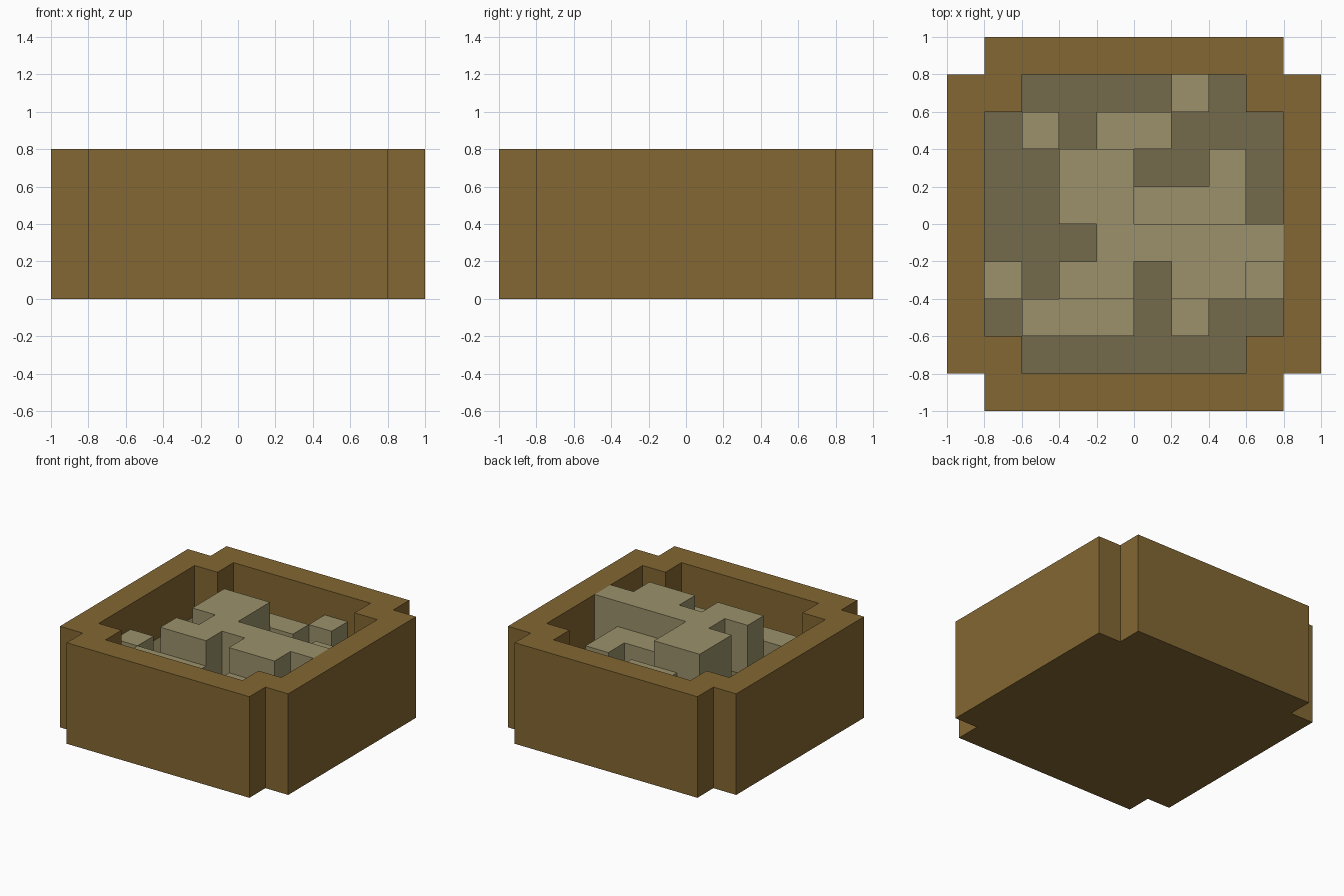
import bpy, bmesh

if "Cube" in bpy.data.objects:
    bpy.data.objects.remove(bpy.data.objects["Cube"])

CELL = 0.2
# Plan seen from above, back row first:
# w = wooden wall, . = silt floor, l = low rubble, h = high rubble
PLAN = [
    " wwwwwwww ",
    "ww....l.ww",
    "w.l.ll...w",
    "w..hh..l.w",
    "w..hhlll.w",
    "w...hhhhhw",
    "wl.hh.hhlw",
    "w.lll.l..w",
    "ww......ww",
    " wwwwwwww ",
]
HEIGHT = {" ": 0.0, "w": 0.8, ".": 0.4, "l": 0.6, "h": 0.8}


def kind(c, r):
    return PLAN[r][c] if 0 <= r < 10 and 0 <= c < 10 else " "


def material(name, rgb):
    mat = bpy.data.materials.new(name)
    lin = [((v / 255 + 0.055) / 1.055) ** 2.4 for v in rgb]
    mat.diffuse_color = (*lin, 1)
    mat.use_nodes = True
    mat.node_tree.nodes["Principled BSDF"].inputs["Base Color"].default_value = mat.diffuse_color
    return mat


def build(name, kinds, mat, with_base=False):
    """Visible faces of all columns of the given kinds."""
    bm = bmesh.new()

    def quad(*pts):
        bm.faces.new([bm.verts.new(p) for p in pts])

    for r in range(10):
        for c in range(10):
            k = kind(c, r)
            if k == " ":
                continue
            x0, y1 = -1 + c * CELL, 1 - r * CELL
            x1, y0 = x0 + CELL, y1 - CELL
            # underside of the whole box
            if with_base:
                quad((x0, y0, 0), (x0, y1, 0), (x1, y1, 0), (x1, y0, 0))
            if k not in kinds:
                continue
            top = HEIGHT[k]
            quad((x0, y0, top), (x1, y0, top), (x1, y1, top), (x0, y1, top))
            # sides, counter-clockwise around the cell
            for dc, dr, a, b in ((0, 1, (x0, y0), (x1, y0)), (1, 0, (x1, y0), (x1, y1)),
                                 (0, -1, (x1, y1), (x0, y1)), (-1, 0, (x0, y1), (x0, y0))):
                low = HEIGHT[kind(c + dc, r + dr)]
                z = low
                while z < top - 0.01:
                    quad((*a, z), (*b, z), (*b, z + CELL), (*a, z + CELL))
                    z += CELL
    # weld and merge flat neighbouring faces
    bmesh.ops.remove_doubles(bm, verts=bm.verts, dist=0.001)
    bmesh.ops.dissolve_limit(bm, angle_limit=0.01, verts=bm.verts, edges=bm.edges)
    mesh = bpy.data.meshes.new(name)
    bm.to_mesh(mesh)
    bm.free()
    mesh.materials.append(mat)
    bpy.context.collection.objects.link(bpy.data.objects.new(name, mesh))


# Wooden box with notched corners
build("wooden_box", "w", material("brown_wood", (131, 103, 50)), with_base=True)
# Flat floor inside the box
build("silt_floor", ".", material("dark_silt", (115, 106, 75)))
# Stepped blocks on the floor
build("rubble_blocks", "lh", material("pale_stone", (155, 145, 107)))
